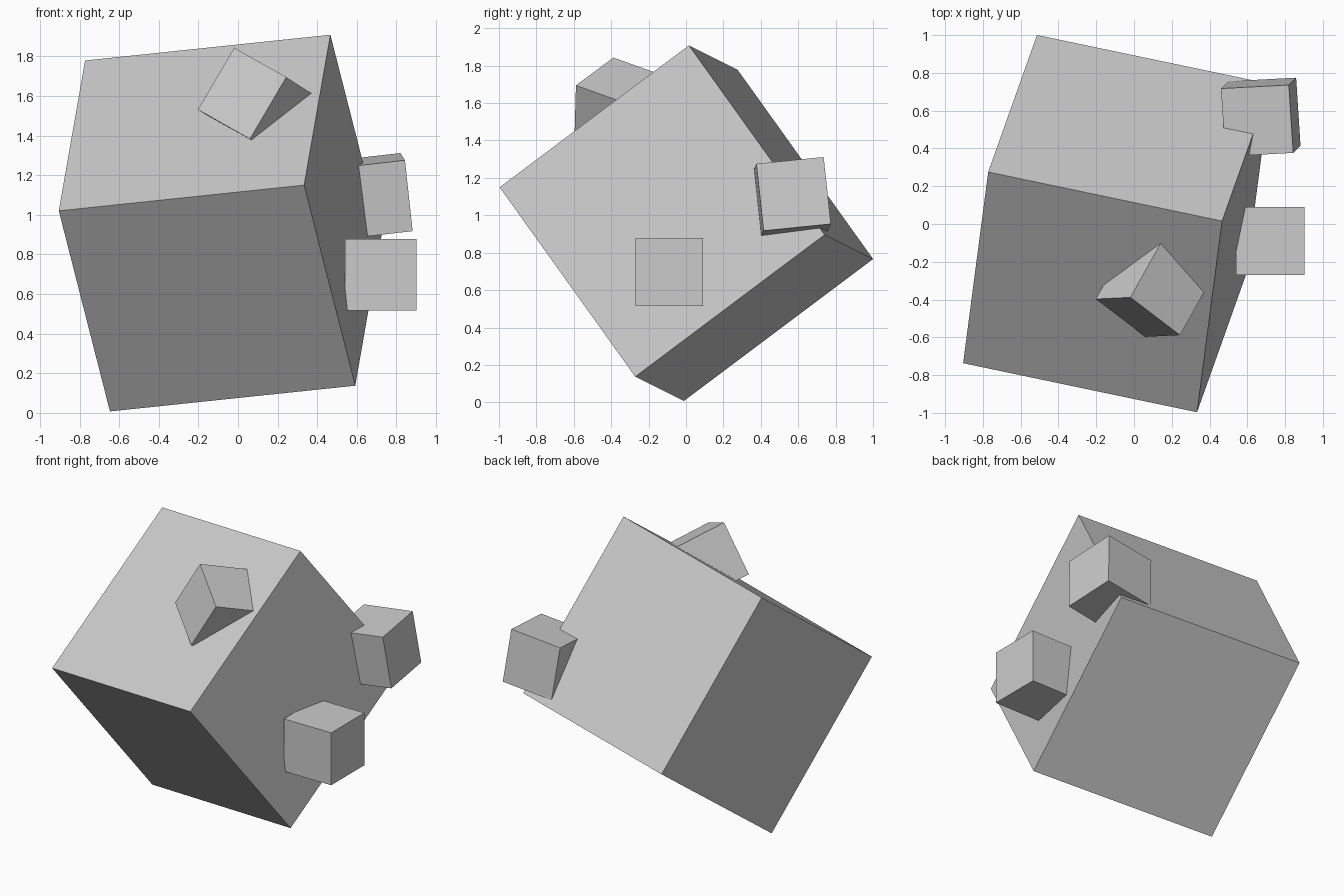
import bpy
from mathutils import Matrix, Vector

if "Cube" in bpy.data.objects:
    bpy.data.objects.remove(bpy.data.objects["Cube"])

grey = bpy.data.materials.new("light grey")
grey.diffuse_color = (0.6, 0.6, 0.6, 1)
grey.use_nodes = True
grey.node_tree.nodes["Principled BSDF"].inputs["Base Color"].default_value = grey.diffuse_color


def tilted_cube(name, side, centre, u, v):
    """Cube whose local x axis follows u and whose local y axis lies towards v."""
    x = Vector(u).normalized()
    z = x.cross(Vector(v)).normalized()
    y = z.cross(x)
    turn = Matrix((x, y, z)).transposed().to_4x4()
    bpy.ops.mesh.primitive_cube_add(size=side)
    cube = bpy.context.object
    cube.name = name
    cube.matrix_world = Matrix.Translation(centre) @ turn
    cube.data.materials.append(grey)


# Large tumbled block
tilted_cube("large_block", 1.272, (-0.09, 0.002, 0.958),
            (1.24, -0.26, 0.13), (0.13, 1.015, 0.76))

# Three small blocks sunk into its sides
SMALL = 0.362
tilted_cube("upright_small_block", SMALL, (0.721, -0.09, 0.697), (1, 0, 0), (0, 1, 0))
tilted_cube("side_small_block", SMALL, (0.671, 0.566, 1.094),
            (0.359, 0.019, 0.041), (-0.023, 0.357, 0.036))
tilted_cube("front_small_block", SMALL, (0.105, -0.342, 1.559),
            (0.265, -0.202, -0.15), (0.169, 0.302, -0.108))
